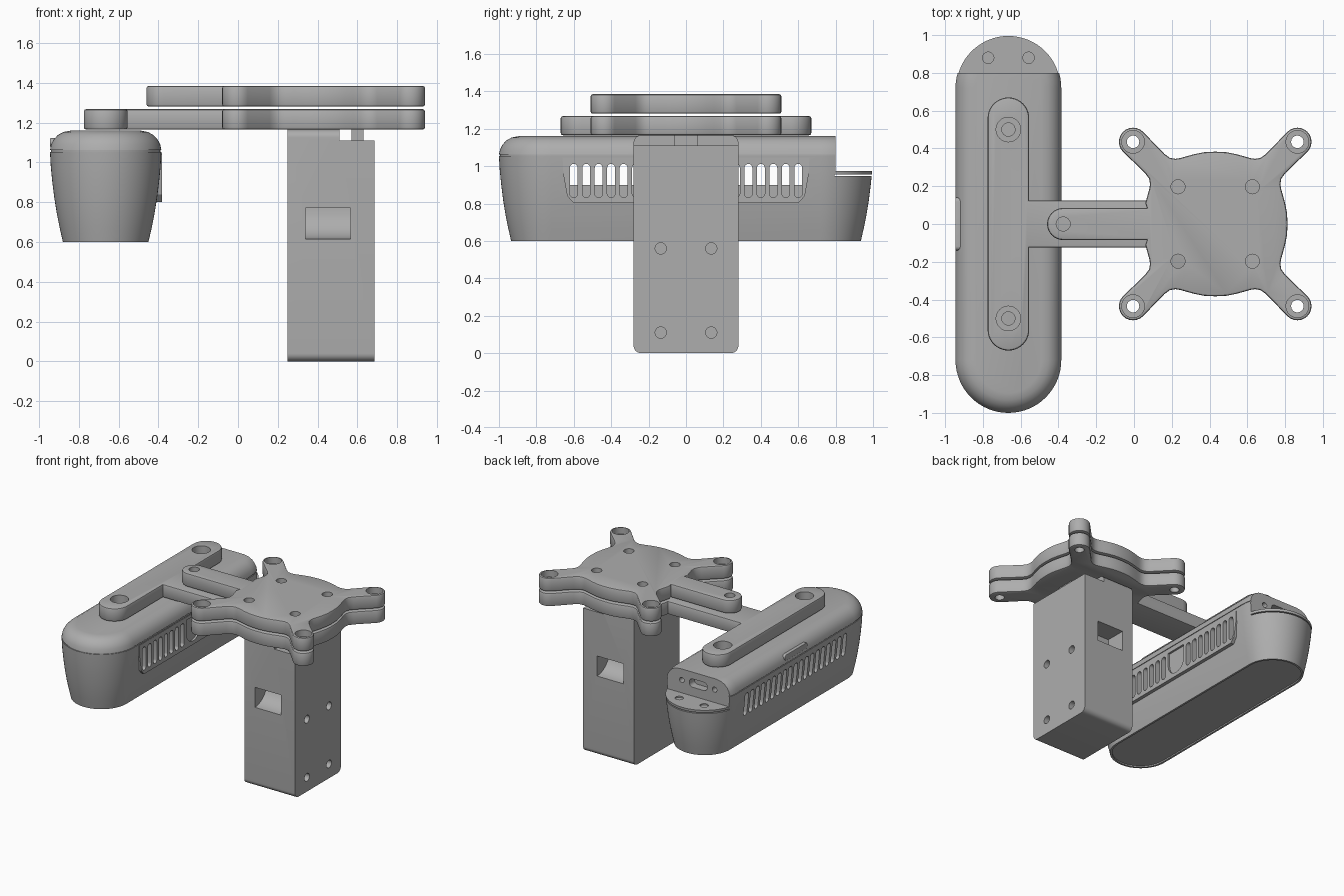
import bpy, bmesh, math
from mathutils import Vector

if "Cube" in bpy.data.objects:
    bpy.data.objects.remove(bpy.data.objects["Cube"], do_unlink=True)

grey = bpy.data.materials.new("plain grey")
grey.use_nodes = True
grey.diffuse_color = (0.42, 0.42, 0.42, 1)
grey.node_tree.nodes["Principled BSDF"].inputs["Base Color"].default_value = grey.diffuse_color


def make(name, bm):
    bmesh.ops.remove_doubles(bm, verts=bm.verts, dist=1e-5)
    bmesh.ops.recalc_face_normals(bm, faces=bm.faces)
    mesh = bpy.data.meshes.new(name)
    bm.to_mesh(mesh)
    bm.free()
    mesh.materials.append(grey)
    ob = bpy.data.objects.new(name, mesh)
    bpy.context.collection.objects.link(ob)
    return ob


def rrect(cx, cy, hx, hy, r, n=8):
    """Rounded rectangle outline; a circle or capsule when r fills it."""
    pts = []
    for q, (sx, sy) in enumerate([(1, 1), (-1, 1), (-1, -1), (1, -1)]):
        for i in range(n + 1):
            a = (q + i / n) * math.pi / 2
            p = (cx + sx * (hx - r) + r * math.cos(a), cy + sy * (hy - r) + r * math.sin(a))
            if not pts or math.dist(p, pts[-1]) > 1e-5:
                pts.append(p)
    if math.dist(pts[0], pts[-1]) < 1e-5:
        pts.pop()
    return pts


def circle(cx, cy, r):
    return rrect(cx, cy, r, r, r)


PLACE = {"x": lambda u, v, w: (w, u, v), "y": lambda u, v, w: (u, w, v), "z": lambda u, v, w: (u, v, w)}


def prism(name, outlines, axis, lo, hi, bevel=0):
    """Extrude one or several outlines along an axis."""
    bm = bmesh.new()
    for pts in outlines:
        a, b = ([bm.verts.new(PLACE[axis](u, v, w)) for u, v in pts] for w in (lo, hi))
        rims = bm.faces.new(a), bm.faces.new(b)
        for i in range(len(a)):
            j = (i + 1) % len(a)
            bm.faces.new((a[i], a[j], b[j], b[i]))
        if bevel:
            edges = [e for f in rims for e in f.edges]
            bmesh.ops.recalc_face_normals(bm, faces=bm.faces)
            bmesh.ops.bevel(bm, geom=edges, offset=bevel, segments=2, profile=0.5, affect="EDGES")
    return make(name, bm)


def combine(target, other, op="DIFFERENCE"):
    mod = target.modifiers.new(op, "BOOLEAN")
    mod.operation, mod.solver, mod.object = op, "EXACT", other
    deps = bpy.context.evaluated_depsgraph_get()
    mesh = bpy.data.meshes.new_from_object(target.evaluated_get(deps))
    target.modifiers.clear()
    target.data = mesh
    bpy.data.objects.remove(other, do_unlink=True)


def cut(target, outlines, axis, lo, hi):
    combine(target, prism("cutter", outlines, axis, lo, hi))


# Outline of the four-armed plate, with an opening on -x for the long arm
SX, TIP, TIP_R = 0.43, 0.435, 0.075


def star_with_arm(half, arm):
    flank = [(0, .383), (.06, .38), (.11, .37), (.15, .359), (.185, .349), (.21, .345), (.24, .35), (.27, .372)]
    tip = [(TIP + TIP_R * math.cos(math.radians(a)), TIP + TIP_R * math.sin(math.radians(a)))
           for a in range(135, -46, -15)]
    # clockwise quarter from the top bulge round to the +x bulge
    quarter = flank + tip + [(y, x) for x, y in reversed(flank[1:])]
    pts = []
    for k in range(4):
        for x, y in quarter:
            for _ in range(k):
                x, y = y, -x
            pts.append((x, y))
    gap = [i for i, (x, y) in enumerate(pts) if x < -.3 and abs(y) < half + .005]
    body = pts[gap[-1] + 1:] + pts[:gap[0]]
    # body now runs clockwise from above the gap to below it
    return [(SX + x, y) for x, y in body] + [(.068, -half)] + arm + [(.068, half)]


# Lower plate: T-shaped bar joined to the four-armed plate
BX, BH, BR, AH = -0.665, 0.67, 0.11, 0.125
bar = rrect(BX, 0, BR, BH, BR, 10)
bar = bar[::-1]
start = max(range(len(bar)), key=lambda i: (round(bar[i][0], 4), -bar[i][1]))
bar = bar[start:] + bar[:start]
t_arm = [(BX + BR, -AH)] + bar + [(BX + BR, AH)]
lower = prism("lower_plate", [star_with_arm(AH, t_arm)], "z", 1.165, 1.268, .012)

# Upper plate: straight arm with a rounded end
half = 0.085
end = [(-.375 - half * math.sin(math.radians(a)), -half * math.cos(math.radians(a))) for a in range(0, 181, 12)]
upper = prism("upper_plate", [star_with_arm(half, end)], "z", 1.28, 1.385, .012)

tips = [(SX + sx * TIP, sy * TIP) for sx in (-1, 1) for sy in (-1, 1)]
inner = [(SX + sx * .197, sy * .197) for sx in (-1, 1) for sy in (-1, 1)]
for plate in (lower, upper):
    cut(plate, [circle(x, y, .033) for x, y in tips], "z", 1, 1.5)
cut(upper, [circle(x, y, .06) for x, y in tips], "z", 1.335, 1.5)
cut(upper, [circle(x, y, .037) for x, y in inner + [(-.375, 0)]], "z", 1.2, 1.5)
cut(lower, [circle(BX, y, .035) for y in (-.5, .5)], "z", 1, 1.4)
cut(lower, [circle(BX, y, .065) for y in (-.5, .5)], "z", 1.2, 1.4)

# Upright block: rounded profile, stepped top, cable scoops and screw holes
block = prism("mount_block", [rrect(0, .5825, .28, .5825, .04)], "x", .25, .685)
cut(block, [rrect(.61, 1.21, .1, .1, .0001, 1)], "y", -.5, .5)
tab = prism("block_tab", [rrect(0, 1.135, .065, .03, .0001, 1)], "x", .57, .63)
for s in (-1, 1):
    scoop = [(s * .28 + .155 * math.cos(math.radians(a)), .77 + .155 * math.sin(math.radians(a)))
             for a in range(180, 361, 10)]
    cut(block, [scoop], "x", .34, .565)
cut(block, [circle(y, z, .03) for y in (-.135, .135) for z in (.11, .56)], "x", .585, .8)

# Device body: capsule rings lofted up a tapered side, with a seam groove
profile = [(.6, .215), (.67, .231), (.74, .245), (.82, .258), (.9, .268), (.98, .276), (1.053, .28),
           (1.053, .275), (1.062, .275), (1.062, .28), (1.09, .274), (1.115, .261), (1.138, .24),
           (1.153, .212), (1.16, .175)]
bm = bmesh.new()
rings = []
for z, r in profile:
    rings.append([bm.verts.new((x, y, z)) for x, y in rrect(BX, 0, r, .72 + r, r, 16)])
for a, b in zip(rings, rings[1:]):
    for i in range(len(a)):
        j = (i + 1) % len(a)
        bm.faces.new((a[i], a[j], b[j], b[i]))
bm.faces.new(rings[0])
bm.faces.new(rings[-1])
body = make("device_body", bm)

# Flat vent panel on the inner side
panel = [(-.66, 1.045), (.66, 1.045), (.655, .95), (.635, .84), (.6, .802), (-.6, .802), (-.635, .84), (-.655, .95)]
combine(body, prism("vent_panel", [panel], "x", -.5, -.383), "UNION")

# Hollow core and the rows of rounded vents
cut(body, [rrect(BX, 0, .2, .66, .02, 2)], "z", .9, 1.03)
slots = [rrect(i * .0667, .922, .021, .09, .021, 5) for i in range(-9, 10)]
cut(body, slots, "x", -1.1, BX - .19)
cut(body, slots[:8] + slots[11:], "x", BX + .19, -.3)
shield = [(-.085, 1.02), (.085, 1.02)] + [(.085 * math.cos(a), .92 + .09 * math.sin(a))
                                          for a in [-math.pi * i / 10 for i in range(11)]]
cut(body, [shield], "x", -.398, -.3)

# Stepped end with connector port, screw holes and lid line
cut(body, [rrect(.95, 1.175, .15, .2, .0001, 1)], "x", -1.1, -.2)
cut(body, [rrect(.95, .952, .155, .004, .0001, 1)], "x", -1.1, -.2)
cut(body, [rrect(BX, 1.075, .075, .032, .025, 5), circle(BX - .14, 1.075, .02), circle(BX + .14, 1.075, .02)],
    "y", .74, .9)
cut(body, [circle(BX + s * .107, .88, .03) for s in (-1, 1)], "z", .965, 1.1)
cut(body, [rrect(BX, 0, .2, .92, .2)], "z", .5, .61)

# Push button on the outer shoulder
prism("side_button", [rrect(0, 1.1, .14, .022, .022)], "x", -.945, -.85, .004)

# Smooth shading with sharp edges kept
for ob in bpy.context.selected_objects:
    ob.select_set(False)
for ob in (lower, upper, block, body, bpy.data.objects["side_button"]):
    ob.select_set(True)
    bpy.context.view_layer.objects.active = ob
bpy.ops.object.shade_smooth_by_angle(angle=math.radians(30))
